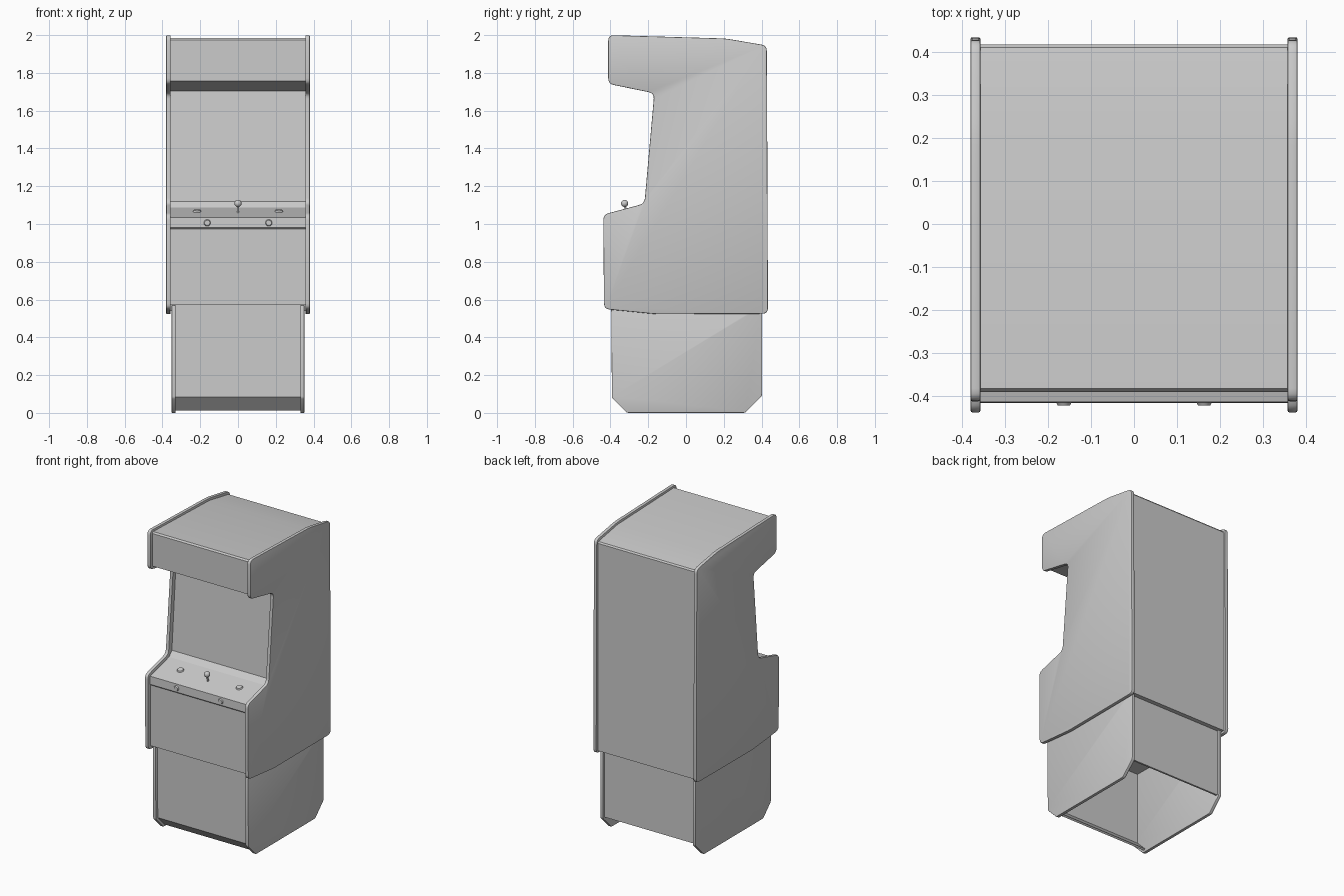
import bpy, bmesh, math
from mathutils import Vector, Matrix

if "Cube" in bpy.data.objects:
    bpy.data.objects.remove(bpy.data.objects["Cube"])

grey = bpy.data.materials.new("cabinet grey")
grey.diffuse_color = (0.6, 0.6, 0.6, 1)
grey.use_nodes = True
grey.node_tree.nodes["Principled BSDF"].inputs["Base Color"].default_value = grey.diffuse_color


def finish(name, bm, angle=30):
    bmesh.ops.recalc_face_normals(bm, faces=bm.faces[:])
    me = bpy.data.meshes.new(name)
    bm.to_mesh(me)
    bm.free()
    ob = bpy.data.objects.new(name, me)
    bpy.context.collection.objects.link(ob)
    me.materials.append(grey)
    bpy.ops.object.select_all(action='DESELECT')
    ob.select_set(True)
    bpy.context.view_layer.objects.active = ob
    bpy.ops.object.shade_smooth_by_angle(angle=math.radians(angle))
    return ob


def rounded(pts, r, n=4):
    """Replace each profile corner with a small curve."""
    out = []
    for i, p in enumerate(pts):
        p = Vector(p)
        a, b = Vector(pts[i - 1]), Vector(pts[(i + 1) % len(pts)])
        da, db = (a - p), (b - p)
        s = p + da.normalized() * min(r, da.length * 0.4)
        e = p + db.normalized() * min(r, db.length * 0.4)
        for k in range(n + 1):
            t = k / n
            out.append((1 - t) ** 2 * s + 2 * t * (1 - t) * p + t * t * e)
    return out


def prism(name, pts, x0, x1, bevel=0):
    """Extrude a (y, z) profile along x."""
    bm = bmesh.new()
    f = bm.faces.new([bm.verts.new((x0, p[0], p[1])) for p in pts])
    ext = bmesh.ops.extrude_face_region(bm, geom=[f])
    bmesh.ops.translate(bm, vec=(x1 - x0, 0, 0),
                        verts=[v for v in ext["geom"] if isinstance(v, bmesh.types.BMVert)])
    if bevel:
        rim = [e for e in bm.edges if abs(e.verts[0].co.x - e.verts[1].co.x) < 1e-6]
        bmesh.ops.bevel(bm, geom=rim, offset=bevel, segments=2, profile=0.5, affect='EDGES')
    return finish(name, bm)


# Side panels, upper and lower
upper_side = [(-0.412, 2.0), (0.21, 1.982), (0.428, 1.945), (0.434, 0.525), (-0.16, 0.523),
              (-0.434, 0.55), (-0.438, 1.05), (-0.22, 1.108), (-0.168, 1.692), (-0.412, 1.742)]
lower_side = [(-0.396, 0.57), (-0.392, 0.08), (-0.312, 0.0), (0.312, 0.0), (0.402, 0.09), (0.402, 0.57)]
for s, side in ((-1, "left"), (1, "right")):
    prism(side + "_upper_side_panel", rounded(upper_side, 0.03), s * 0.357, s * 0.38, 0.004)
    prism(side + "_lower_side_panel", rounded(lower_side, 0.008, 2), s * 0.33, s * 0.351, 0.003)

# Upper body: screen, control deck, marquee, roof and back in one profile
body = [(-0.365, 0.57), (-0.408, 0.57), (-0.408, 0.974), (-0.416, 0.982), (-0.414, 1.035),
        (-0.215, 1.087), (-0.185, 1.12), (-0.14, 1.705), (-0.388, 1.757), (-0.39, 1.975),
        (-0.382, 1.985), (0.21, 1.966), (0.41, 1.93), (0.417, 1.92), (0.417, 0.54),
        (0.38, 0.54), (0.38, 0.57)]
prism("upper_body", body, -0.358, 0.358)

# Lower body: front and back boards, open underneath
prism("lower_front_panel", [(-0.375, 0.572), (-0.372, 0.085), (-0.300, 0.012), (-0.29, 0.02),
                            (-0.36, 0.09), (-0.362, 0.572)], -0.332, 0.332)
prism("lower_back_panel", [(0.388, 0.56), (0.388, 0.095), (0.376, 0.095), (0.376, 0.56)], -0.332, 0.332)


def disc(name, loc, axis, r0, r1, depth):
    """Tapered cylinder rising from loc along axis."""
    bm = bmesh.new()
    rot = Vector((0, 0, 1)).rotation_difference(axis).to_matrix().to_4x4()
    bmesh.ops.create_cone(bm, cap_ends=True, segments=20, radius1=r0, radius2=r1, depth=depth,
                          matrix=Matrix.Translation(Vector(loc) + axis * depth / 2) @ rot)
    finish(name, bm)


deck_up = Vector((0, -0.052, 0.199)).normalized()
front = Vector((0, -1, 0))

# Buttons on the deck and on its front edge
for s, side in ((-1, "left"), (1, "right")):
    disc(side + "_deck_button", (s * 0.217, -0.295, 1.0655), deck_up, 0.022, 0.018, 0.009)
    disc(side + "_start_button", (s * 0.163, -0.413, 1.006), front, 0.019, 0.014, 0.009)

# Joystick
disc("joystick_stick", (0, -0.314, 1.058), deck_up, 0.006, 0.005, 0.045)
bm = bmesh.new()
bmesh.ops.create_uvsphere(bm, u_segments=16, v_segments=10, radius=0.019,
                          matrix=Matrix.Translation((0, -0.325, 1.109)))
finish("joystick_ball", bm, 60)
